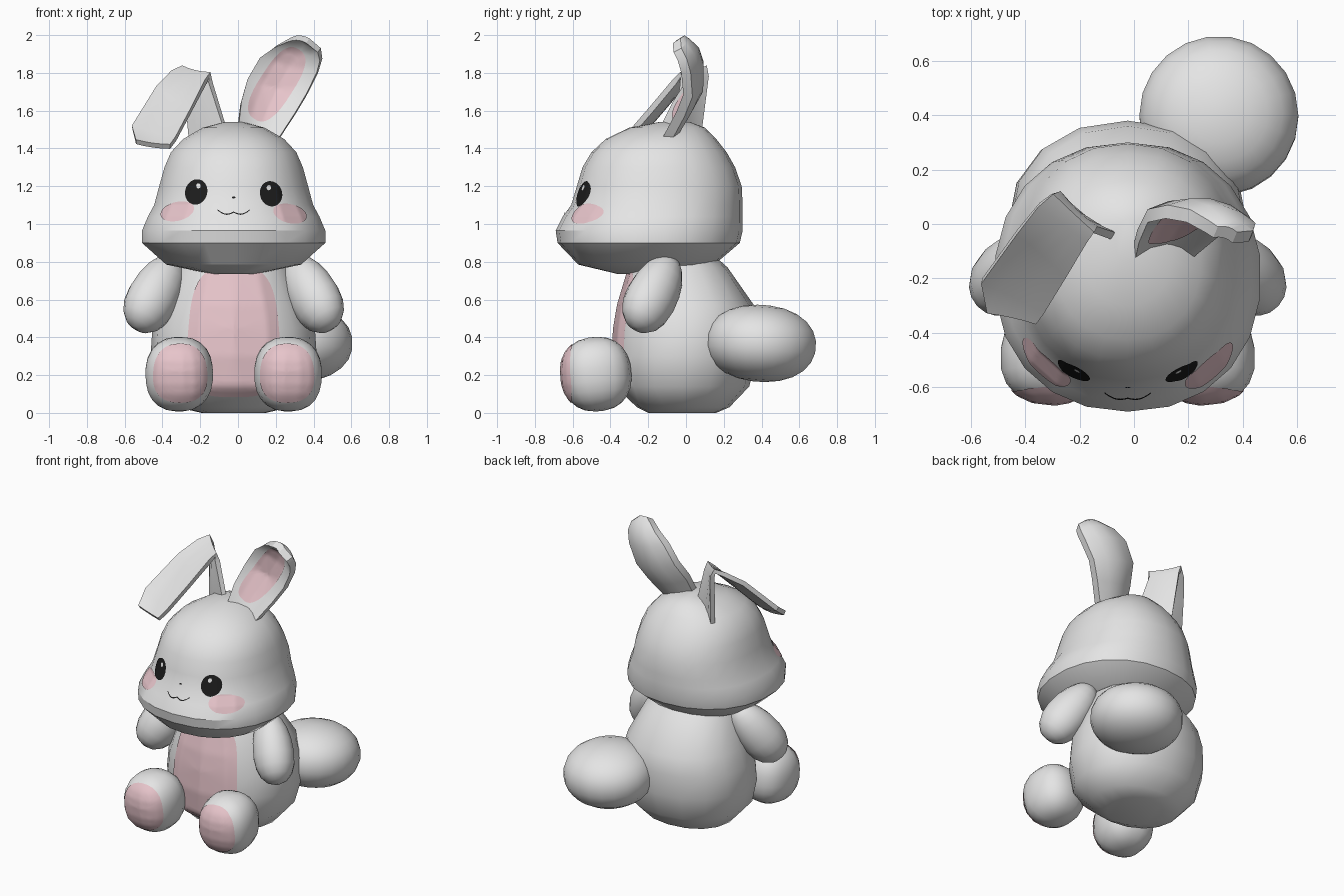
import bpy, bmesh, math
from mathutils import Vector, Matrix, Euler
from mathutils.bvhtree import BVHTree

cube = bpy.data.objects.get("Cube")
if cube:
    bpy.data.objects.remove(cube, do_unlink=True)

CX = -0.023  # symmetry plane of head, body and limbs


def material(name, rgb):
    m = bpy.data.materials.new(name)
    m.use_nodes = True
    m.diffuse_color = (*rgb, 1)
    m.node_tree.nodes["Principled BSDF"].inputs["Base Color"].default_value = (*rgb, 1)
    return m


FUR = material("pale grey fur", (0.78, 0.78, 0.78))
PINK = material("soft pink", (0.82, 0.57, 0.61))
BLACK = material("black", (0.012, 0.012, 0.012))
WHITE = material("white", (0.95, 0.95, 0.95))


def finish(name, bm, mat, angle=35):
    bmesh.ops.recalc_face_normals(bm, faces=bm.faces)
    me = bpy.data.meshes.new(name)
    bm.to_mesh(me)
    bm.free()
    me.materials.append(mat)
    me.shade_smooth()
    me.set_sharp_from_angle(angle=math.radians(angle))
    ob = bpy.data.objects.new(name, me)
    bpy.context.collection.objects.link(ob)
    return ob


def loft(name, rings, mat=FUR, angle=35):
    """Skin closed rings of equal length and cap both ends."""
    bm = bmesh.new()
    vs = [[bm.verts.new(p) for p in r] for r in rings]
    n = len(rings[0])
    for a, b in zip(vs, vs[1:]):
        for i in range(n):
            j = (i + 1) % n
            bm.faces.new((a[i], a[j], b[j], b[i]))
    bm.faces.new(vs[0])
    bm.faces.new(vs[-1])
    return finish(name, bm, mat, angle)


def spow(v, p):
    return math.copysign(abs(v) ** p, v)


def stacked(name, profile, seg=20, p=0.92, angle=35):
    """Profile rows: height, half width, front y, back y."""
    rings = []
    for z, rx, y0, y1 in profile:
        angs = [2 * math.pi * i / seg for i in range(seg)]
        rings.append([(CX + rx * spow(math.sin(a), p),
                       (y0 + y1) / 2 - (y1 - y0) / 2 * spow(math.cos(a), p), z) for a in angs])
    return loft(name, rings, angle=angle)


def blob(name, centre, radii, rot, p=1.0, q=1.0, taper=0.0, seg=18, rows=11):
    """Rounded ellipsoid; p (upright) and q (around) below 1 make it boxier, taper thins the top."""
    mat = Matrix.Translation(centre) @ rot.to_matrix().to_4x4()
    rings = []
    for k in range(rows + 1):
        t = -math.pi / 2 + math.pi * (0.03 + 0.94 * k / rows)
        h, w = spow(math.sin(t), p), spow(math.cos(t), p)
        w *= 1 - taper * h
        rings.append([mat @ Vector((radii[0] * w * spow(math.cos(a), q),
                                    radii[1] * w * spow(math.sin(a), q), radii[2] * h))
                      for a in (2 * math.pi * i / seg for i in range(seg))])
    return loft(name, rings)


def ear(name, stations, thick, cup):
    """Thin sheet through pairs of edge points, hollowed by cup times its width."""
    st = [(Vector(a), Vector(b)) for a, b in stations]
    mids = [(a + b) / 2 for a, b in st]
    rings = []
    for i, (a, b) in enumerate(st):
        tan = mids[min(i + 1, len(st) - 1)] - mids[max(i - 1, 0)]
        n = (b - a).cross(tan).normalized()
        depth = cup * (b - a).length
        front = [a.lerp(b, s) + n * (thick / 2 - depth * 4 * s * (1 - s)) for s in (0, .25, .5, .75, 1)]
        rings.append(front + [q - n * thick for q in reversed(front)])
    return loft(name, rings, angle=30)


def caster(target):
    me = target.data
    tree = BVHTree.FromPolygons([v.co for v in me.vertices], [list(f.vertices) for f in me.polygons])

    def cast(x, z, lift):
        hit = tree.ray_cast(Vector((x, -3, z)), Vector((0, 1, 0)))
        if hit[0] is None:
            hit = tree.find_nearest(Vector((x, -0.5, z)))
        n = hit[1] if hit[1].y < 0 else -hit[1]
        return hit[0] + n * lift * 0.4 + Vector((0, -lift * 0.6, 0))
    return cast


def patch(name, target, mat, centre, rx, rz, tilt=0, p=1.0, narrow=0, lift=0.006, rows=10, seg=44):
    """Thin oval marking laid over the front of a part."""
    cast = caster(target)
    ct, s = math.cos(tilt), math.sin(tilt)
    bm = bmesh.new()

    def vert(r, a):
        v = r * spow(math.sin(a), p)
        u = r * spow(math.cos(a), p) * (1 - narrow * v)
        u, v = u * rx, v * rz
        return bm.verts.new(cast(centre[0] + u * ct - v * s, centre[1] + u * s + v * ct, lift))

    mid = vert(0, 0)
    prev = None
    for k in range(1, rows + 1):
        ring = [vert(k / rows, 2 * math.pi * i / seg) for i in range(seg)]
        for i in range(seg):
            j = (i + 1) % seg
            bm.faces.new((prev[i], prev[j], ring[j], ring[i]) if prev else (mid, ring[j], ring[i]))
        prev = ring
    ob = finish(name, bm, mat, 60)
    if sum(f.normal.y * f.area for f in ob.data.polygons) > 0:
        ob.data.flip_normals()
    return ob


# Body and belly patch
body = stacked("body", [
    (0.0, 0.17, -0.20, 0.16), (0.03, 0.30, -0.26, 0.23), (0.14, 0.40, -0.375, 0.335),
    (0.30, 0.44, -0.39, 0.375), (0.45, 0.43, -0.38, 0.38), (0.57, 0.39, -0.36, 0.36),
    (0.77, 0.30, -0.30, 0.22), (0.86, 0.20, -0.25, 0.12)], seg=16)
patch("belly_patch", body, PINK, (CX, 0.43), 0.24, 0.345, p=0.6, narrow=0.12, rows=16, seg=64)

# Head: flared cheeks above a sharply undercut chin
head = stacked("head", [
    (0.735, 0.12, -0.36, -0.06), (0.785, 0.36, -0.57, 0.15), (0.90, 0.49, -0.68, 0.285),
    (0.965, 0.49, -0.69, 0.30), (1.04, 0.458, -0.652, 0.30), (1.10, 0.425, -0.608, 0.30),
    (1.20, 0.398, -0.578, 0.295), (1.30, 0.37, -0.548, 0.26), (1.38, 0.335, -0.50, 0.215),
    (1.45, 0.27, -0.425, 0.16), (1.51, 0.165, -0.30, 0.10), (1.54, 0.05, -0.14, 0.02)],
    seg=22, angle=32)

# Face markings
for side, s in (("right", -1), ("left", 1)):
    ex, ez = CX + s * 0.197, 1.164 - s * 0.005
    patch(side + "_eye", head, BLACK, (ex, ez), 0.058, 0.068, tilt=s * 0.3)
    patch(side + "_eye_highlight", head, WHITE, (ex - s * 0.012, ez + 0.032), 0.012, 0.014,
          lift=0.009, rows=2, seg=12)
    patch(side + "_cheek", head, PINK, (CX + s * 0.297, 1.06 - s * 0.006), 0.09, 0.05, tilt=-s * 0.25)
patch("nose", head, BLACK, (CX, 1.14), 0.01, 0.005, rows=2, seg=12)

# Mouth: a narrow wavy strip
cast = caster(head)
bm = bmesh.new()
rows = []
for i in range(25):
    u = -1 + i / 12
    z = 1.062 - 0.014 * abs(math.sin(u * math.pi)) + 0.012 * u * u
    rows.append([bm.verts.new(cast(CX + 0.085 * u, z + d, 0.005)) for d in (-0.003, 0.003)])
for a, b in zip(rows, rows[1:]):
    bm.faces.new((a[0], b[0], b[1], a[1]))
finish("mouth", bm, BLACK)

# Arms and feet
for side, s in (("right", -1), ("left", 1)):
    up = Vector((-s * 0.45, 0.42, 0.80))
    blob(side + "_arm", (CX + s * 0.412, -0.17, 0.635), (0.13, 0.14, 0.235),
         up.to_track_quat('Z', 'Y'), p=0.92, taper=0.14, seg=16, rows=9)
    foot = blob(side + "_foot", (CX + s * 0.288, -0.475, 0.205), (0.18, 0.185, 0.197),
                Euler((0.1, 0, s * 0.12)), p=0.86, q=0.82)
    patch(side + "_foot_pad", foot, PINK, (CX + s * 0.283, 0.21), 0.142, 0.155, p=0.82, narrow=0.06)

# Tail
blob("tail", (0.312, 0.397, 0.368), (0.295, 0.295, 0.204), Euler((-0.07, 0, 0)), p=0.93, seg=22)

# Upright ear, tip curling forward
left_ear = ear("left_ear", [
    ((0.00, -0.11, 1.51), (0.215, -0.10, 1.45)), ((0.015, -0.045, 1.64), (0.30, -0.03, 1.58)),
    ((0.05, 0.03, 1.76), (0.36, 0.01, 1.68)), ((0.12, 0.045, 1.88), (0.42, 0.0, 1.80)),
    ((0.20, 0.03, 1.94), (0.44, -0.02, 1.87)), ((0.27, -0.01, 1.975), (0.43, -0.045, 1.92)),
    ((0.30, -0.03, 1.985), (0.37, -0.05, 1.97))], 0.05, 0.15)
patch("left_ear_lining", left_ear, PINK, (0.205, 1.74), 0.22, 0.092, tilt=1.0, p=0.75)

# Folded ear: stem rises to the crease, flap hangs outward and forward
ear("right_ear", [
    ((-0.06, -0.05, 1.48), (-0.25, 0.06, 1.41)), ((-0.145, -0.02, 1.75), (-0.28, 0.11, 1.78)),
    ((-0.15, -0.03, 1.79), (-0.30, 0.11, 1.825)), ((-0.17, -0.06, 1.755), (-0.35, 0.07, 1.80)),
    ((-0.25, -0.19, 1.60), (-0.43, -0.03, 1.72)), ((-0.33, -0.32, 1.45), (-0.56, -0.21, 1.51)),
    ((-0.36, -0.36, 1.41), (-0.54, -0.32, 1.435))], 0.03, 0.04)
